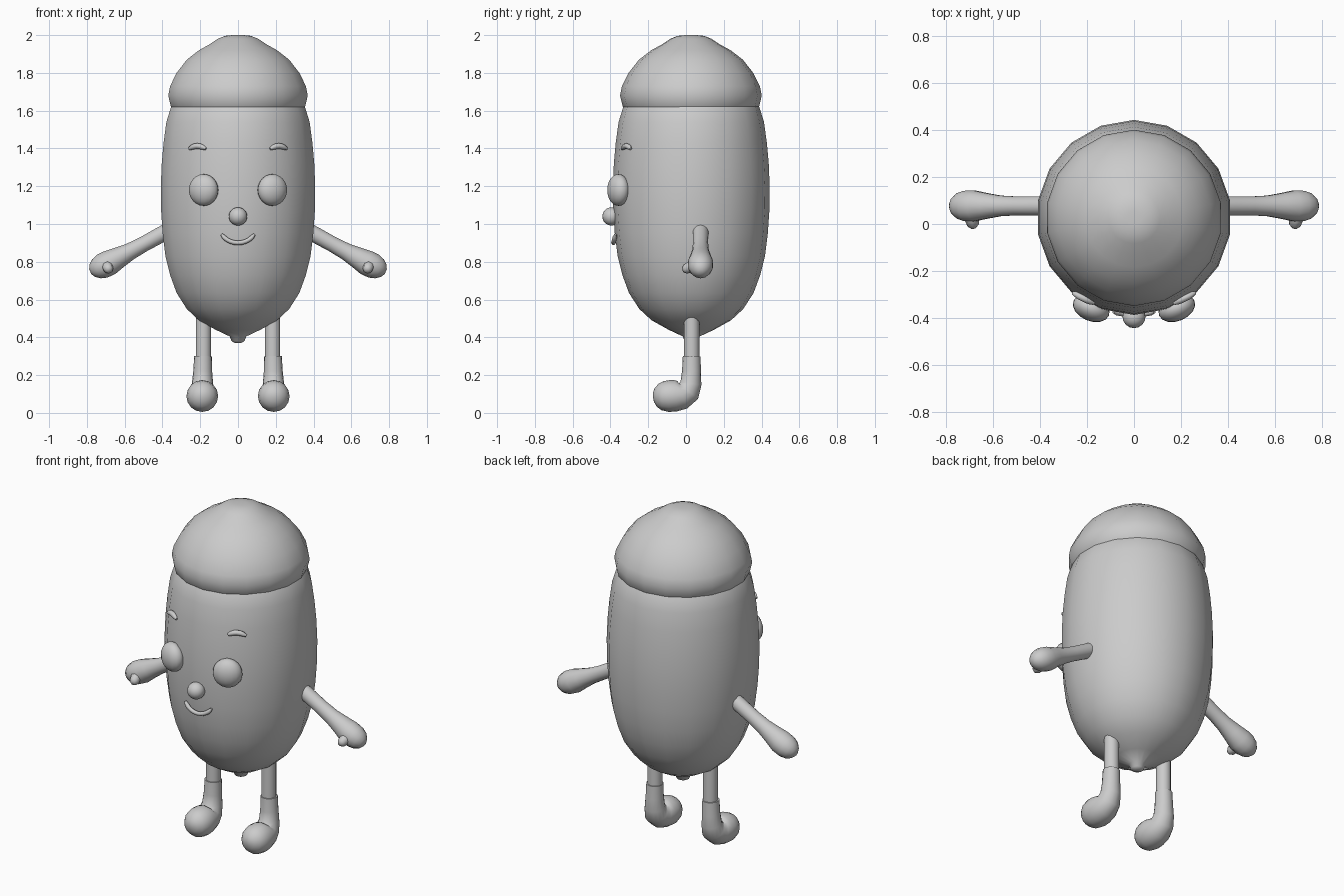
import bpy, bmesh, math
from mathutils import Vector, Matrix

if "Cube" in bpy.data.objects:
    bpy.data.objects.remove(bpy.data.objects["Cube"], do_unlink=True)

grey = bpy.data.materials.new("plain_grey")
grey.use_nodes = True
grey.diffuse_color = (0.6, 0.6, 0.6, 1)
grey.node_tree.nodes["Principled BSDF"].inputs["Base Color"].default_value = (0.6, 0.6, 0.6, 1)


def finish(name, bm, angle=60):
    bmesh.ops.recalc_face_normals(bm, faces=bm.faces[:])
    mesh = bpy.data.meshes.new(name)
    bm.to_mesh(mesh)
    bm.free()
    mesh.materials.append(grey)
    ob = bpy.data.objects.new(name, mesh)
    bpy.context.collection.objects.link(ob)
    bpy.ops.object.select_all(action='DESELECT')
    ob.select_set(True)
    bpy.context.view_layer.objects.active = ob
    bpy.ops.object.shade_smooth_by_angle(angle=math.radians(angle))
    return ob


def skin(bm, rings):
    """Bridge successive rings and close both ends."""
    n = len(rings[0])
    for a, b in zip(rings, rings[1:]):
        for i in range(n):
            j = (i + 1) % n
            bm.faces.new((a[i], a[j], b[j], b[i]))
    bm.faces.new(rings[0])
    bm.faces.new(rings[-1])


def lathe(name, profile, sides, y):
    bm = bmesh.new()
    rings = []
    for r, z in profile:
        turn = [math.tau * i / sides for i in range(sides)]
        rings.append([bm.verts.new((r * math.sin(t), y + r * math.cos(t), z)) for t in turn])
    skin(bm, rings)
    return finish(name, bm, 80)


def tube(name, path, radii, sides=14):
    bm = bmesh.new()
    pts = [Vector(p) for p in path]
    rings = []
    for i, (p, r) in enumerate(zip(pts, radii)):
        d = (pts[min(i + 1, len(pts) - 1)] - pts[max(i - 1, 0)]).normalized()
        ref = Vector((1, 0, 0)) if abs(d.x) < 0.5 else Vector((0, 1, 0))
        u = d.cross(ref).normalized()
        v = d.cross(u)
        rings.append([bm.verts.new(p + r * (u * math.cos(math.tau * k / sides)
                                            + v * math.sin(math.tau * k / sides)))
                      for k in range(sides)])
    skin(bm, rings)
    return finish(name, bm)


def ball(name, loc, size, turn=0):
    bm = bmesh.new()
    m = Matrix.Translation(loc) @ Matrix.Rotation(turn, 4, 'Z') @ Matrix.Diagonal((*size, 1))
    bmesh.ops.create_uvsphere(bm, u_segments=16, v_segments=12, radius=1, matrix=m)
    return finish(name, bm)


# Seed-shaped body with a small pointed tip, and its domed cap
lathe("body", [(0.015, 0.37), (0.035, 0.38), (0.045, 0.405), (0.12, 0.44), (0.21, 0.49),
               (0.275, 0.55), (0.33, 0.635), (0.365, 0.73), (0.39, 0.83), (0.405, 0.95),
               (0.414, 1.08), (0.415, 1.2), (0.41, 1.32), (0.4, 1.43), (0.385, 1.54),
               (0.36, 1.62), (0.33, 1.66)], 18, 0.028)
lathe("cap", [(0.3, 1.61), (0.345, 1.6), (0.362, 1.625), (0.375, 1.68), (0.365, 1.73),
              (0.33, 1.8), (0.275, 1.87), (0.21, 1.92), (0.155, 1.95), (0.11, 1.98),
              (0.07, 1.996), (0.03, 2.0)], 18, 0.026)

# Nose and smile
ball("nose", (0, -0.395, 1.04), (0.049, 0.048, 0.048))
smile = [math.radians(a) for a in range(-60, 61, 12)]
tube("mouth", [(0.1 * math.sin(a), -0.362 - 0.022 * math.cos(a), 0.99 - 0.09 * math.cos(a))
               for a in smile], [0.007] + [0.012] * 9 + [0.007], 8)

# Paired parts
for side, s in (("left", 1), ("right", -1)):
    ball(side + "_eye", (s * 0.182, -0.358, 1.18), (0.082, 0.055, 0.084), s * 0.4)
    brow = [i / 6 for i in range(7)]
    tube(side + "_eyebrow",
         [(s * (0.17 + 0.09 * t), -0.338 + 0.045 * t, 1.398 + 0.015 * math.sin(math.pi * t))
          for t in brow], [0.007, 0.013, 0.015, 0.015, 0.015, 0.013, 0.007], 8)

    # Arm swelling into a mitten hand with a stub thumb
    arm = [(0.36, 0.97), (0.42, 0.937), (0.5, 0.893), (0.57, 0.855), (0.63, 0.823),
           (0.68, 0.795), (0.72, 0.776), (0.75, 0.762), (0.771, 0.752), (0.782, 0.747)]
    tube(side + "_arm", [(s * x, 0.077, z) for x, z in arm],
         [0.042, 0.042, 0.041, 0.045, 0.056, 0.067, 0.066, 0.055, 0.036, 0.014])
    tube(side + "_thumb", [(s * 0.7, 0.06, 0.785), (s * 0.69, 0.02, 0.772),
                           (s * 0.685, -0.005, 0.76), (s * 0.683, -0.017, 0.756)],
         [0.03, 0.03, 0.025, 0.012], 8)

    # Leg and bent boot with a bulbous toe
    tube(side + "_leg", [(s * 0.183, 0.03, 0.56), (s * 0.183, 0.03, 0.25)], [0.041, 0.041])
    boot = [(0.03, 0.3), (0.029, 0.22), (0.026, 0.155), (0.012, 0.115), (-0.02, 0.096),
            (-0.055, 0.091), (-0.09, 0.089), (-0.125, 0.091), (-0.15, 0.093),
            (-0.168, 0.094), (-0.175, 0.094)]
    tube(side + "_boot", [(s * (0.185 + 0.02 * (0.3 - z)), y, z) for y, z in boot],
         [0.047, 0.05, 0.056, 0.066, 0.077, 0.083, 0.084, 0.077, 0.061, 0.036, 0.012], 16)
